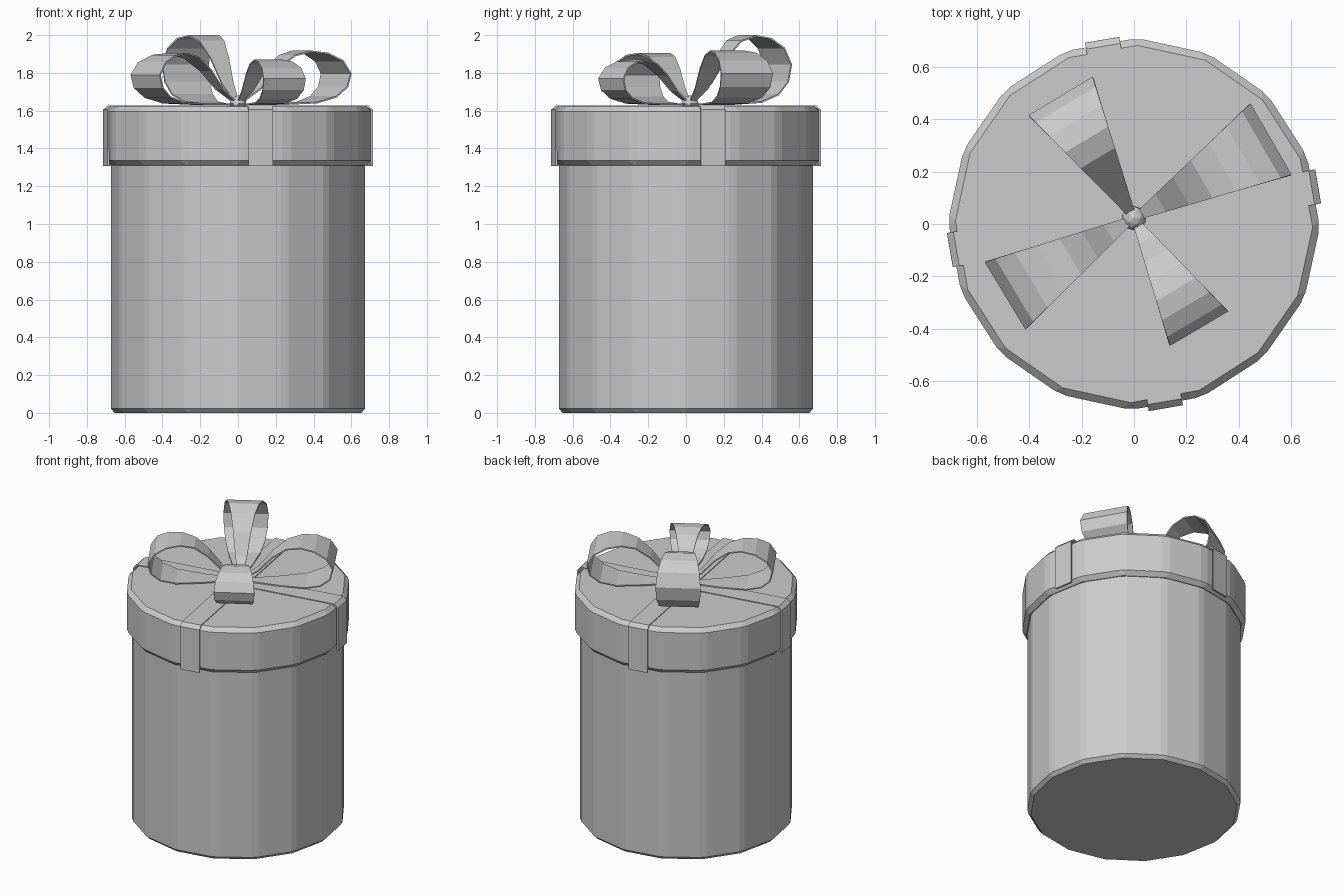
import bpy
import bmesh
from math import radians
from mathutils import Matrix, Vector

cube = bpy.data.objects.get("Cube")
if cube:
    bpy.data.objects.remove(cube, do_unlink=True)

grey = bpy.data.materials.new("plain_grey")
grey.use_nodes = True
grey.diffuse_color = (0.6, 0.6, 0.6, 1)
grey.node_tree.nodes["Principled BSDF"].inputs["Base Color"].default_value = grey.diffuse_color

SIDES = 16
KNOT = Vector((0, 0.022, 0))
LID_BOTTOM, LID_TOP = 1.31, 1.623


def finish(name, bm):
    bmesh.ops.recalc_face_normals(bm, faces=bm.faces)
    mesh = bpy.data.meshes.new(name)
    bm.to_mesh(mesh)
    bm.free()
    mesh.materials.append(grey)
    obj = bpy.data.objects.new(name, mesh)
    bpy.context.collection.objects.link(obj)
    return obj


def drum(name, radius, bottom, top, bevel):
    """Faceted cylinder with chamfered edges all round."""
    bm = bmesh.new()
    place = Matrix.Translation((0, 0, (bottom + top) / 2)) @ Matrix.Rotation(radians(-1), 4, "Z")
    bmesh.ops.create_cone(bm, cap_ends=True, segments=SIDES, radius1=radius,
                          radius2=radius, depth=top - bottom, matrix=place)
    obj = finish(name, bm)
    mod = obj.modifiers.new("Chamfer", "BEVEL")
    mod.width, mod.segments, mod.limit_method = bevel, 1, "NONE"


def strip(name, path, width_at, angle, centre, thickness, offset):
    """Ribbon following an (r, z) path in the vertical plane at the given angle."""
    bm = bmesh.new()
    turn = Matrix.Translation(centre) @ Matrix.Rotation(radians(angle), 4, "Z")
    rows = []
    for r, z in path:
        half = width_at(r) / 2
        rows.append([bm.verts.new(turn @ Vector((r, s * half, z))) for s in (-1, 1)])
    for a, b in zip(rows, rows[1:]):
        bm.faces.new((a[0], a[1], b[1], b[0]))
    obj = finish(name, bm)
    mod = obj.modifiers.new("Thickness", "SOLIDIFY")
    mod.thickness, mod.offset = thickness, offset


# Box and lid
drum("box_body", 0.676, 0, 1.35, 0.022)
drum("box_lid", 0.709, LID_BOTTOM, LID_TOP, 0.027)

# Two flat ribbons crossing over the lid and down its sides
half_path = [(0.708, LID_BOTTOM - 0.003), (0.708, LID_TOP - 0.02), (0.686, LID_TOP + 0.001)]
band_path = [(-r, z) for r, z in half_path] + half_path[::-1]
for name, angle, centre in (("ribbon_across", 9.8, KNOT), ("ribbon_front_back", 99.8, Vector())):
    strip(name, band_path, lambda r: 0.132, angle, centre, 0.01, 0)

# Four bow loops, tapering to the knot: angle, length, height
loop_shape = [(0.04, 0.05), (0.2, 0.3), (0.35, 0.67), (0.5, 0.92), (0.65, 1), (0.8, 0.96),
              (0.93, 0.82), (1, 0.58), (0.97, 0.33), (0.87, 0.14), (0.7, 0.03), (0.4, 0), (0.04, 0)]
loops = {"bow_loop_back_left": (30, 0.60, 0.28),
         "bow_loop_back_right": (121, 0.54, 0.362),
         "bow_loop_front_right": (211, 0.57, 0.268),
         "bow_loop_front_left": (-59.5, 0.485, 0.232)}
for name, (angle, length, height) in loops.items():
    path = [(r * length, 1.634 + z * height) for r, z in loop_shape]
    strip(name, path, lambda r: 0.02 + 0.49 * r, angle, KNOT, 0.008, 0)

# Knot
bm = bmesh.new()
bmesh.ops.create_icosphere(bm, subdivisions=2, radius=0.046,
                           matrix=Matrix.Translation(KNOT + Vector((0, 0, 1.635))))
finish("bow_knot", bm)
